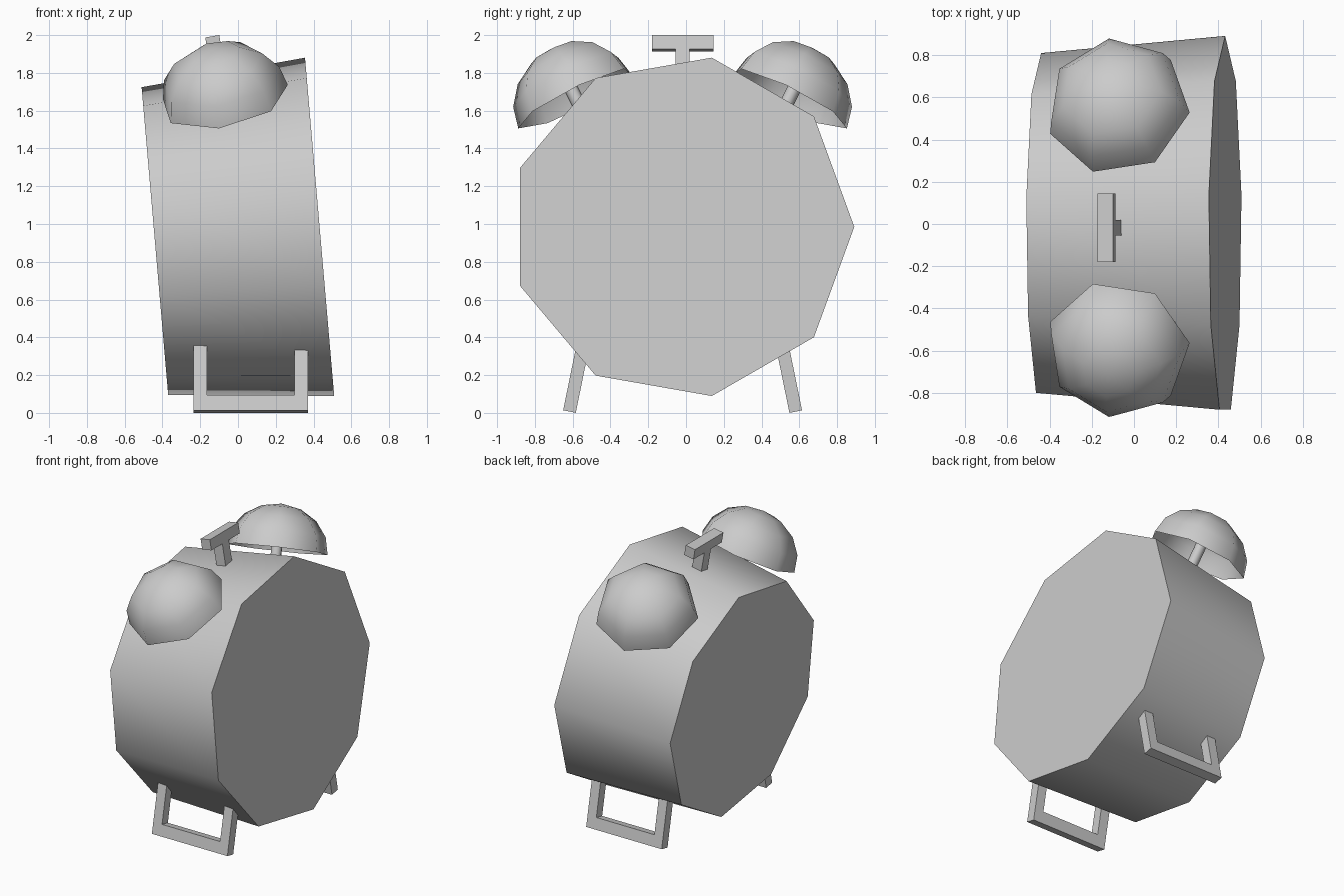
import bpy, bmesh, math
from mathutils import Vector

if "Cube" in bpy.data.objects:
    bpy.data.objects.remove(bpy.data.objects["Cube"])

MID = -0.018                      # symmetry plane in y
grey = bpy.data.materials.new("light grey")
grey.diffuse_color = (0.6, 0.6, 0.6, 1)
grey.use_nodes = True
grey.node_tree.nodes["Principled BSDF"].inputs["Base Color"].default_value = grey.diffuse_color


def loft(name, rings, cap_start=True, cap_end=True, smooth=True, flip=False):
    """Skin a list of vertex rings; a one-point ring makes a tip."""
    bm = bmesh.new()
    rows = []
    for ring in rings:
        rows.append([bm.verts.new((p[0], 2 * MID - p[1] if flip else p[1], p[2])) for p in ring])
    for a, b in zip(rows, rows[1:]):
        n = len(a)
        for i in range(n):
            j = (i + 1) % n
            bm.faces.new((a[i], a[j], b[0]) if len(b) == 1 else (a[i], a[j], b[j], b[i]))
    if cap_start:
        bm.faces.new(rows[0][::-1])
    if cap_end and len(rows[-1]) > 1:
        bm.faces.new(rows[-1])
    if flip:
        bmesh.ops.reverse_faces(bm, faces=bm.faces[:])
    me = bpy.data.meshes.new(name)
    bm.to_mesh(me)
    bm.free()
    me.materials.append(grey)
    ob = bpy.data.objects.new(name, me)
    bpy.context.collection.objects.link(ob)
    if smooth:
        bpy.ops.object.select_all(action='DESELECT')
        ob.select_set(True)
        bpy.context.view_layer.objects.active = ob
        bpy.ops.object.shade_smooth_by_angle(angle=math.radians(62))
    return ob


def ring(c, u, v, r, n, start=0.0):
    return [c + r * (math.cos(t) * u + math.sin(t) * v)
            for t in (start + 2 * math.pi * i / n for i in range(n))]


def beam(name, a, b, u, w, v, d, flip=False):
    """Square bar from a to b, w wide along u and d deep along v."""
    def quad(c):
        return [c + u * (w / 2 * s) + v * (d / 2 * t)
                for s, t in ((-1, -1), (1, -1), (1, 1), (-1, 1))]
    return loft(name, [quad(a), quad(b)], smooth=False, flip=flip)


# Tapered nine-sided case, leaning back
Y = Vector((0, 1, 0))
up = Vector((-0.086, 0, 0.996))
loft("clock_case", [ring(Vector((-0.44, -0.02, 0.91)), Y, up, 0.83, 9),
                    ring(Vector((0.432, -0.022, 0.985)), Y, up, 0.913, 9)])

# Two hollow bells on posts
n = Vector((-0.193, -0.495, 1)).normalized()
c = Vector((-0.073, -0.582, 1.663))
u = Vector((-0.027, -0.303, -0.163))
u = (u - n * u.dot(n)).normalized()
v = n.cross(u)
for side, flip in (("front", False), ("back", True)):
    dome = [ring(c + n * 0.3 * math.sin(e), u, v, 0.345 * math.cos(e), 7)
            for e in (math.radians(22.5 * k) for k in range(4))]
    loft(side + "_bell", dome + [[c + n * 0.3]], cap_start=False, flip=flip)
    loft(side + "_bell_post", [ring(c - n * 0.17, u, v, 0.037, 8),
                               ring(c + n * 0.28, u, v, 0.037, 8)], flip=flip)

# T-shaped hammer on top
h = Vector((-0.17, 0, 0.985)).normalized()
hx = Y.cross(h)
top = Vector((-0.13, MID, 1.957))
beam("hammer_head", top - Y * 0.1625, top + Y * 0.1625, h, 0.075, hx, 0.075)
beam("hammer_stem", top - h * 0.24, top - h * 0.0375, hx, 0.075, Y, 0.075)

# U-shaped feet, splayed outwards
X = Vector((1, 0, 0))
d = Vector((0, 0.2, 0.98)).normalized()
w = d.cross(X)
for side, flip in (("front", False), ("back", True)):
    foot = Vector((0, -0.617, 0.007))
    for label, x in (("left", -0.2), ("right", 0.335)):
        beam(f"{side}_{label}_leg", foot + X * x, foot + X * x + d * 0.42, X, 0.07, w, 0.068, flip)
    bar = foot + d * 0.041
    beam(side + "_foot_bar", bar - X * 0.165, bar + X * 0.30, w, 0.068, d, 0.082, flip)
